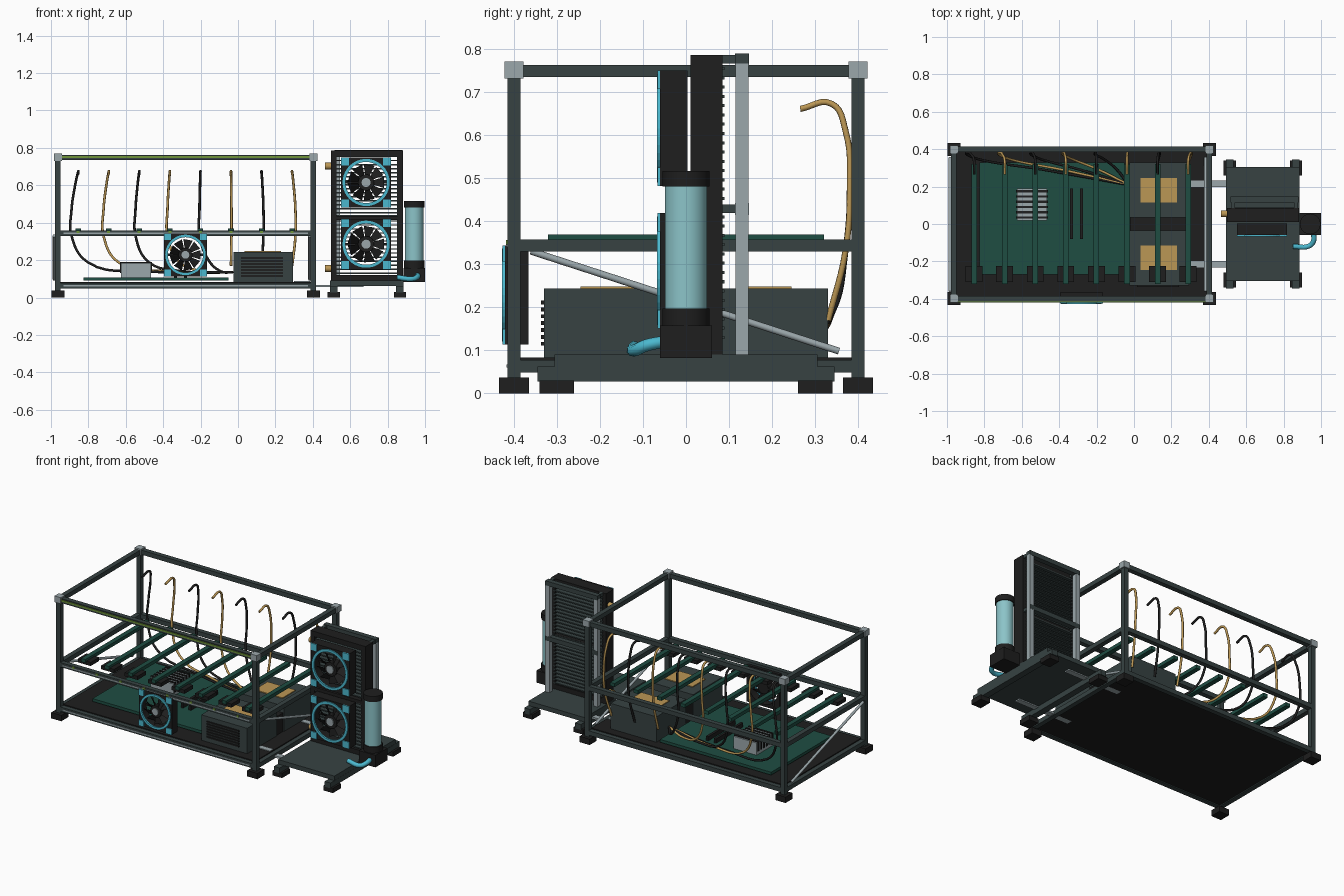
import bpy, bmesh, math
from mathutils import Vector

cube = bpy.data.objects.get("Cube")
if cube:
    bpy.data.objects.remove(cube, do_unlink=True)


def material(name, r, g, b):
    m = bpy.data.materials.new(name)
    m.use_nodes = True
    m.diffuse_color = (r, g, b, 1)
    m.node_tree.nodes["Principled BSDF"].inputs["Base Color"].default_value = (r, g, b, 1)
    return m


SLATE = material("slate metal", 0.038, 0.055, 0.055)
BLACK = material("black", 0.013, 0.013, 0.013)
GREEN = material("board green", 0.013, 0.075, 0.055)
CYAN = material("cyan", 0.07, 0.48, 0.62)
TUBE = material("pale coolant", 0.26, 0.55, 0.58)
SILVER = material("silver", 0.33, 0.39, 0.41)
GOLD = material("gold", 0.5, 0.31, 0.09)
LIME = material("lime", 0.16, 0.3, 0.04)


def finish(bm, name, mat):
    bmesh.ops.recalc_face_normals(bm, faces=bm.faces)
    me = bpy.data.meshes.new(name)
    bm.to_mesh(me)
    bm.free()
    ob = bpy.data.objects.new(name, me)
    me.materials.append(mat)
    bpy.context.collection.objects.link(ob)
    return ob


def box(name, mat, x, y, z):
    """Box from (min, max) pairs."""
    bm = bmesh.new()
    bmesh.ops.create_cube(bm, size=1)
    for v in bm.verts:
        for i, (lo, hi) in enumerate((x, y, z)):
            v.co[i] = lo + (v.co[i] + 0.5) * (hi - lo)
    return finish(bm, name, mat)


def mid(c, w):
    return (c - w / 2, c + w / 2)


def rod(name, mat, a, b, r, sides=24):
    a, b = Vector(a), Vector(b)
    bm = bmesh.new()
    bmesh.ops.create_cone(bm, cap_ends=True, segments=sides, radius1=r, radius2=r, depth=(b - a).length)
    bm.transform((b - a).to_track_quat('Z', 'Y').to_matrix().to_4x4())
    bmesh.ops.translate(bm, verts=bm.verts, vec=(a + b) / 2)
    for f in bm.faces:
        f.smooth = len(f.verts) == 4
    return finish(bm, name, mat)


def hose(name, mat, pts, r):
    cu = bpy.data.curves.new(name, 'CURVE')
    cu.dimensions = '3D'
    cu.bevel_depth = r
    cu.bevel_resolution = 2
    cu.use_fill_caps = True
    cu.resolution_u = 6
    sp = cu.splines.new('BEZIER')
    sp.bezier_points.add(len(pts) - 1)
    for p, co in zip(sp.bezier_points, pts):
        p.co = co
        p.handle_left_type = p.handle_right_type = 'AUTO'
    ob = bpy.data.objects.new(name, cu)
    cu.materials.append(mat)
    bpy.context.collection.objects.link(ob)


def ring(name, mat, c, inner, outer, y, square=False, n=40):
    """Ring around the y axis, round or square outside."""
    bm = bmesh.new()
    rows = []
    for i in range(n):
        a = 2 * math.pi * i / n
        dx, dz = math.cos(a), math.sin(a)
        k = outer / max(abs(dx), abs(dz)) if square else outer
        rows.append([bm.verts.new((c[0] + dx * r, yy, c[1] + dz * r))
                     for r, yy in ((inner, y[0]), (k, y[0]), (k, y[1]), (inner, y[1]))])
    for i in range(n):
        p, q = rows[i], rows[(i + 1) % n]
        for j in range(4):
            bm.faces.new((p[j], p[(j + 1) % 4], q[(j + 1) % 4], q[j]))
    finish(bm, name, mat)


def fan(name, cx, cz, s, y):
    f = y[0]
    ring(name + "_frame", BLACK, (cx, cz), s * 0.44, s / 2, y, square=True)
    ring(name + "_light_ring", CYAN, (cx, cz), s * 0.41, s * 0.47, (f - 0.007, f + 0.004))
    for sx in (-1, 1):
        for sz in (-1, 1):
            box(name + "_corner", CYAN, mid(cx + sx * s * 0.42, s * 0.16), (f - 0.006, f + 0.002),
                mid(cz + sz * s * 0.42, s * 0.16))
    rod(name + "_hub", BLACK, (cx, f + 0.002, cz), (cx, y[1], cz), s * 0.16)
    rod(name + "_hub_cap", SILVER, (cx, f - 0.004, cz), (cx, f + 0.004, cz), s * 0.09)
    # pitched blades
    bm = bmesh.new()
    n = 9
    for i in range(n):
        a, w = 2 * math.pi * i / n, 0.3
        quad = [bm.verts.new((cx + s * r * math.cos(a + t), yy, cz + s * r * math.sin(a + t)))
                for r, t, yy in ((0.12, -w, f + 0.005), (0.37, -w, f + 0.005),
                                 (0.37, w, y[1] - 0.01), (0.12, w, y[1] - 0.01))]
        bm.faces.new(quad)
    finish(bm, name + "_blades", BLACK)
    # thin struts behind the blades
    box(name + "_strut", BLACK, mid(cx, s * 0.9), (y[1] - 0.006, y[1]), mid(cz, 0.012))


# open frame
XL, XR, YF, W = -0.963, 0.403, 0.399, 0.03
for x in (XL, XR):
    for y in (-YF, YF):
        box("frame_post", SLATE, mid(x, W), mid(y, W), (0.03, 0.75))
        box("frame_foot", BLACK, mid(x, 0.07), mid(y, 0.07), (0, 0.037))
        box("corner_cube", SILVER, mid(x, 0.044), mid(y, 0.044), (0.731, 0.77))
for z in (0.063, 0.343, 0.748):
    for y in (-YF, YF):
        box("long_rail", SLATE, (XL, XR), mid(y, W), mid(z, 0.028))
    for x in (XL, XR):
        box("side_rail", SLATE, mid(x, W), (-YF, YF), mid(z, 0.028))
for z in (0.063, 0.343):
    box("rail_slot", SILVER, (XL + 0.03, XR - 0.03), (-YF - 0.018, -YF - 0.014), mid(z, 0.007))
box("light_strip", LIME, (XL + 0.02, XR - 0.02), (-YF - 0.02, -YF - 0.014), mid(0.751, 0.01))
box("floor_panel", BLACK, (-0.95, 0.39), (-0.385, 0.385), (0.055, 0.083))
for x in (XL, XR):
    rod("side_brace", SILVER, (x - 0.02, -0.36, 0.33), (x - 0.02, 0.355, 0.098), 0.008, 10)

# main board with heatsink and memory
box("main_board", GREEN, (-0.825, -0.05), (-0.27, 0.33), (0.09, 0.108))
box("heatsink", SILVER, (-0.625, -0.465), (0.02, 0.19), (0.108, 0.185))
for i in range(6):
    box("heatsink_fin", BLACK, (-0.63, -0.46), mid(0.035 + i * 0.028, 0.012), (0.13, 0.19))
for x in (-0.335, -0.28):
    box("memory_slot", BLACK, mid(x, 0.016), (-0.08, 0.19), (0.108, 0.135))

# power supplies
for s in (-1, 1):
    y = sorted((s * 0.035, s * 0.33))
    box("power_supply", SLATE, (-0.025, 0.295), y, (0.083, 0.243))
    box("power_label", GOLD, (0.035, 0.23), mid(s * 0.18, 0.13), (0.242, 0.248))
box("power_divider", BLACK, (-0.02, 0.29), (-0.035, 0.035), (0.083, 0.2))
for i in range(7):
    box("vent_slat", BLACK, (0.015, 0.24), (-0.336, -0.329), mid(0.115 + i * 0.016, 0.009))

# riser bars, connectors and cables
for i in range(8):
    x = -0.855 + i * 0.1635
    box("riser_bar", GREEN, mid(x, 0.03), (-0.32, 0.32), (0.347, 0.369))
    box("riser_connector", BLACK, mid(x, 0.09), (-0.31, -0.225), (0.332, 0.355))
    box("riser_light", LIME, mid(x, 0.016), (-YF - 0.019, -YF - 0.014), mid(0.35, 0.012))
    d = -0.035 + i * 0.0075
    path = [(x, 0.265, 0.66), (x, 0.338, 0.672), (x + d * 0.4, 0.37, 0.61),
            (x + d, 0.38, 0.47), (x + d, 0.37, 0.33)]
    if x < -0.1:
        path += [(x + 0.05, 0.34, 0.19), (x + 0.05 + (-0.05 - x) * 0.4, 0.29, 0.14), (-0.03, 0.21, 0.135)]
    else:
        path += [(x, 0.33, 0.17)]
    hose("riser_cable", GOLD if i % 2 else BLACK, path, 0.007)

# front case fan
fan("case_fan", -0.281, 0.228, 0.23, (-0.42, -0.365))

# cooling tower base
for x in (0.512, 0.866):
    box("tower_rail", SLATE, mid(x, 0.04), (-0.345, 0.345), (0.028, 0.062))
    for y in (-0.3, 0.3):
        box("tower_foot", BLACK, mid(x, 0.066), mid(y, 0.08), (0, 0.03))
box("tower_plate", SLATE, (0.492, 0.885), (-0.305, 0.305), (0.062, 0.09))
for y in (-0.215, 0.215):
    box("link_strap", SILVER, (0.29, 0.67), mid(y, 0.035), (0.055, 0.067))
    box("link_strap_end", SILVER, (0.3, 0.385), mid(y, 0.035), (0.082, 0.087))

# radiator with open fins
for x in (0.512, 0.868):
    box("radiator_side", BLACK, mid(x, 0.028), (0.01, 0.085), (0.09, 0.785))
for z, h in ((0.77, 0.03), (0.425, 0.02), (0.105, 0.03)):
    box("radiator_tank", BLACK, (0.5, 0.88), (0.01, 0.085), mid(z, h))
for i in range(30):
    box("radiator_fin", SLATE, (0.52, 0.86), (0.015, 0.089), mid(0.13 + i * 0.0215, 0.007))
for z in (0.155, 0.703):
    rod("hose_fitting", GOLD, (0.465, 0.055, z), (0.505, 0.055, z), 0.018, 16)
for z in (0.285, 0.615):
    fan("tower_fan", 0.685, z, 0.268, (-0.06, 0.003))
for x in (0.53, 0.866):
    box("tower_post", SILVER, mid(x, 0.03), (0.115, 0.145), (0.09, 0.765))
for z in (0.775, 0.428):
    box("tower_crossbar", SLATE, (0.515, 0.88), (0.114, 0.146), mid(z, 0.028))
    for x in (0.53, 0.866):
        box("post_bracket", SLATE, mid(x, 0.02), (0.08, 0.12), mid(z, 0.02))

# reservoir and pump
RX = 0.942
box("pump", BLACK, (0.885, 1.0), (-0.06, 0.06), (0.082, 0.158))
rod("reservoir_lower_cap", BLACK, (RX, 0, 0.155), (RX, 0, 0.197), 0.055, 32)
rod("reservoir_tube", TUBE, (RX, 0, 0.19), (RX, 0, 0.485), 0.049, 32)
rod("reservoir_upper_cap", BLACK, (RX, 0, 0.48), (RX, 0, 0.516), 0.055, 32)
hose("coolant_hose", CYAN, [(0.96, -0.05, 0.12), (0.96, -0.09, 0.112), (0.935, -0.118, 0.1), (0.85, -0.12, 0.108)], 0.014)
